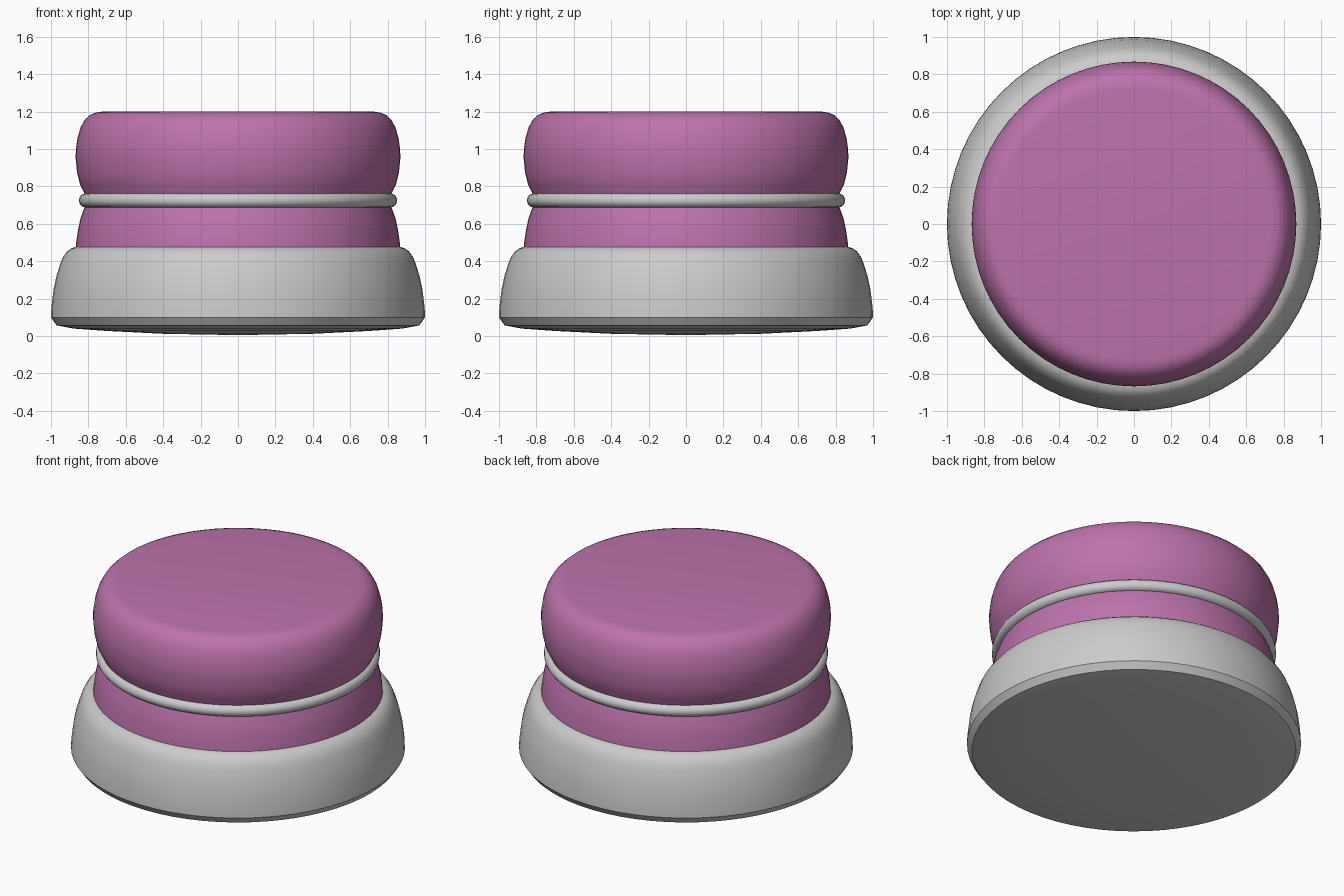
import bpy
import bmesh
import math

if "Cube" in bpy.data.objects:
    bpy.data.objects.remove(bpy.data.objects["Cube"])

SEGMENTS = 64


def lathe(name, profile, material=None, closed=False):
    """Spin an (r, z) profile round the z axis, poles become fans."""
    bm = bmesh.new()
    verts = [bm.verts.new((r, 0, z)) for r, z in profile]
    edges = [bm.edges.new(pair) for pair in zip(verts, verts[1:])]
    if closed:
        edges.append(bm.edges.new((verts[-1], verts[0])))
    bmesh.ops.spin(bm, geom=verts + edges, cent=(0, 0, 0), axis=(0, 0, 1),
                   angle=math.tau, steps=SEGMENTS)
    bmesh.ops.remove_doubles(bm, verts=bm.verts[:], dist=0.0002)
    bmesh.ops.recalc_face_normals(bm, faces=bm.faces[:])
    mesh = bpy.data.meshes.new(name)
    bm.to_mesh(mesh)
    bm.free()
    obj = bpy.data.objects.new(name, mesh)
    bpy.context.collection.objects.link(obj)
    if material:
        mesh.materials.append(material)
    bpy.ops.object.select_all(action='DESELECT')
    obj.select_set(True)
    bpy.context.view_layer.objects.active = obj
    bpy.ops.object.shade_smooth_by_angle(angle=math.radians(30))
    return obj


pink = bpy.data.materials.new("pink")
pink.diffuse_color = (0.51, 0.17, 0.41, 1)
pink.use_nodes = True
pink.node_tree.nodes["Principled BSDF"].inputs["Base Color"].default_value = pink.diffuse_color

# Grey foot with bevelled rim and slightly domed underside
lathe("base", [(0, 0.005), (0.4, 0.012), (0.7, 0.027), (0.88, 0.04),
               (0.97, 0.057), (1.0, 0.10), (0.998, 0.15), (0.986, 0.25),
               (0.971, 0.32), (0.951, 0.385), (0.937, 0.42),
               (0.915, 0.452), (0.893, 0.468), (0.865, 0.478), (0, 0.478)])

# Pink body: flared lower collar, waist, bulging flat-topped cap
lathe("button_body", [(0, 0.47), (0.868, 0.47), (0.864, 0.51), (0.855, 0.57),
                      (0.842, 0.63), (0.82, 0.69), (0.81, 0.725),
                      (0.822, 0.765), (0.845, 0.81), (0.86, 0.87),
                      (0.868, 0.95), (0.867, 1.0), (0.858, 1.06),
                      (0.842, 1.115), (0.82, 1.155), (0.79, 1.183),
                      (0.76, 1.195), (0.725, 1.2), (0, 1.2)], pink)

# Grey trim ring round the waist
ring = [(0.813 + 0.038 * math.cos(a), 0.725 + 0.038 * math.sin(a))
        for a in (math.tau * i / 16 for i in range(16))]
lathe("trim_ring", ring, closed=True)
